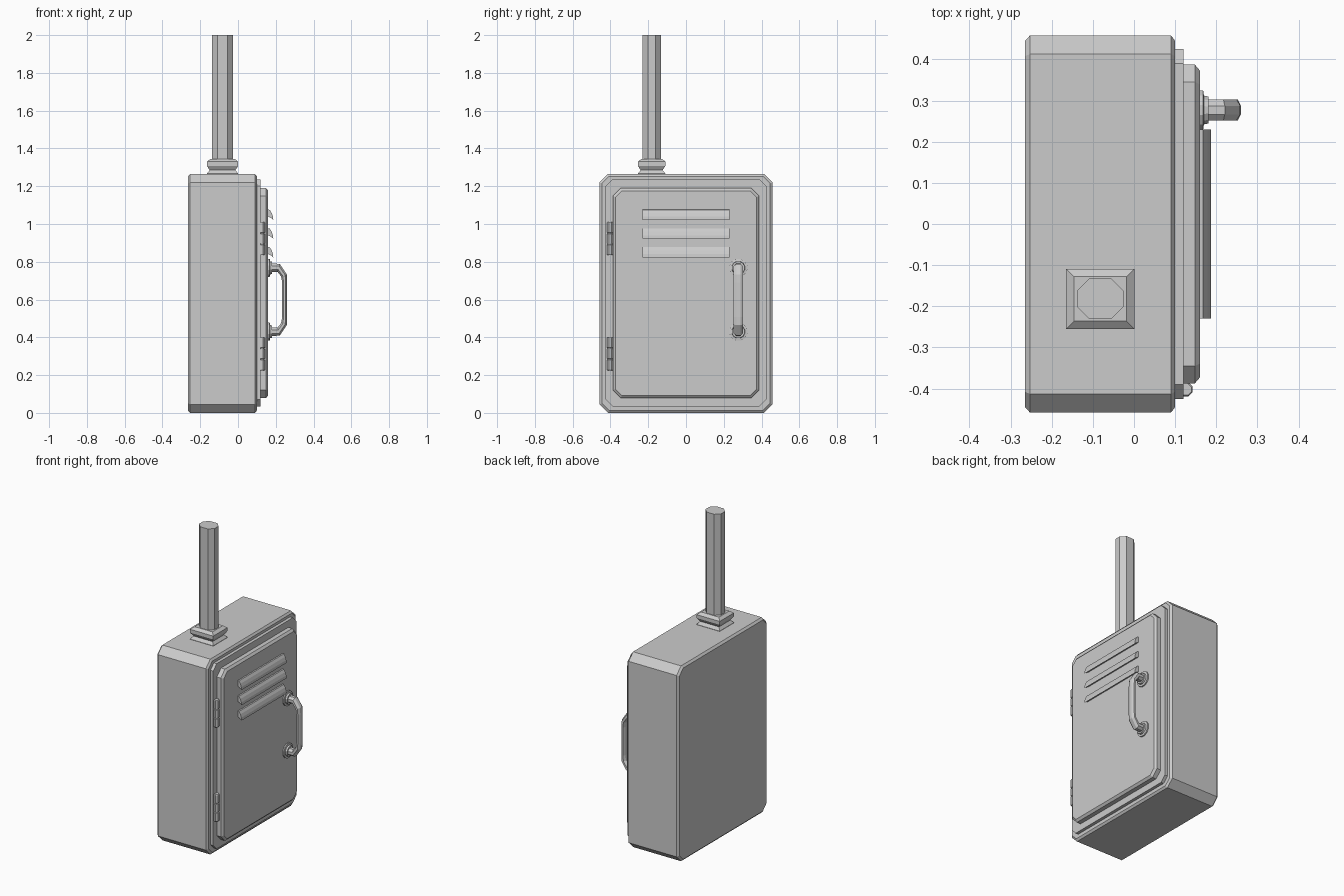
import bpy, bmesh, math
from mathutils import Vector

if "Cube" in bpy.data.objects:
    bpy.data.objects.remove(bpy.data.objects["Cube"])


def loft(name, rings):
    """Skin a list of equal-length point rings and cap both ends."""
    bm = bmesh.new()
    rows = [[bm.verts.new(p) for p in r] for r in rings]
    n = len(rows[0])
    for a, b in zip(rows, rows[1:]):
        for i in range(n):
            bm.faces.new((a[i], a[(i + 1) % n], b[(i + 1) % n], b[i]))
    bm.faces.new(rows[0][::-1])
    bm.faces.new(rows[-1])
    bmesh.ops.recalc_face_normals(bm, faces=bm.faces)
    me = bpy.data.meshes.new(name)
    bm.to_mesh(me)
    bm.free()
    ob = bpy.data.objects.new(name, me)
    bpy.context.collection.objects.link(ob)
    return ob


def cut_rect(a, b, c):
    """Rectangle of half sizes a, b with corners cut by c."""
    return [(a, b - c), (a - c, b), (c - a, b), (-a, b - c),
            (-a, c - b), (c - a, -b), (a - c, -b), (a, c - b)]


def panel(name, a, z0, z1, cut, sections):
    """Cut-corner plate lofted along x; sections are (x, inset)."""
    zc, b = (z0 + z1) / 2, (z1 - z0) / 2
    return loft(name, [[(x, y, zc + z) for y, z in
                        cut_rect(a - i, b - i, cut - 0.586 * i)]
                       for x, i in sections])


def turned(name, origin, axis, profile, sides):
    """Round part made from (distance along axis, radius) pairs."""
    o, d = Vector(origin), Vector(axis)
    u = Vector((0, 1, 0))
    v = d.cross(u)
    angles = [2 * math.pi * (k + 0.5) / sides for k in range(sides)]
    return loft(name, [[o + d * h + (u * math.cos(t) + v * math.sin(t)) * r
                        for t in angles] for h, r in profile])


# Cabinet body, raised frame and door
panel("cabinet_body", 0.458, 0.0, 1.265, 0.045,
      [(-0.265, 0.013), (-0.253, 0), (0.09, 0), (0.10, 0.013)])
panel("door_frame", 0.425, 0.035, 1.235, 0.035, [(0.09, 0), (0.12, 0)])
panel("door", 0.387, 0.078, 1.19, 0.042,
      [(0.11, 0), (0.148, 0), (0.16, 0.014)])

# Hooded vent louvres
hood = [(0.155, 0.028), (0.168, 0.026), (0.178, 0.010), (0.185, -0.010),
        (0.187, -0.028), (0.176, -0.018), (0.155, -0.008)]
for k in range(3):
    z = 1.049 - 0.099 * k
    loft(f"vent_louvre_{k + 1}",
         [[(x, y, z + h) for x, h in hood] for y in (-0.23, 0.23)])

# Door handle: flattened tube swept along a bent path
hy = 0.277
path = [(0.155, 0.768, 0, 0.023), (0.215, 0.768, -15, 0.022),
        (0.243, 0.728, -70, 0.016), (0.247, 0.69, -90, 0.013)]
path += [(x, 1.198 - z, -180 - a, r) for x, z, a, r in path[::-1]]
rings = []
for x, z, ang, thick in path:
    a = math.radians(ang)
    nx, nz = -math.sin(a), math.cos(a)
    ring = []
    for k in range(8):
        t = math.pi * (k + 0.5) / 4
        s = thick * 1.08 * math.cos(t)
        ring.append((x + nx * s, hy + 0.027 * math.sin(t), z + nz * s))
    rings.append(ring)
loft("door_handle", rings)
for label, z in (("upper", 0.768), ("lower", 0.43)):
    turned(f"handle_mount_{label}", (0.155, hy, z), (1, 0, 0),
           [(0, 0.049), (0.013, 0.049), (0.015, 0.036), (0.026, 0.034)], 12)

# Hinges with three knuckles
for label, z0 in (("lower", 0.225), ("upper", 0.835)):
    turned(f"hinge_{label}", (0.126, -0.402, z0), (0, 0, 1),
           [(0, 0.015), (0.004, 0.018), (0.055, 0.018), (0.057, 0.014),
            (0.061, 0.014), (0.063, 0.018), (0.112, 0.018), (0.114, 0.014),
            (0.118, 0.014), (0.120, 0.018), (0.171, 0.018), (0.175, 0.015)], 8)

# Square waisted collar and the conduit pipe standing in it
px, py = -0.082, -0.182
loft("pipe_collar", [[(px + sx * a, py + sy * (a - 0.01), z)
                      for sx, sy in ((1, 1), (-1, 1), (-1, -1), (1, -1))]
                     for z, a in ((1.255, 0.083), (1.267, 0.083),
                                  (1.285, 0.068), (1.308, 0.083),
                                  (1.33, 0.083), (1.345, 0.064))])
loft("conduit_pipe", [[(px + x, py + y, z)
                       for x, y in cut_rect(0.056, 0.049, 0.029)]
                      for z in (1.26, 2.0)])
